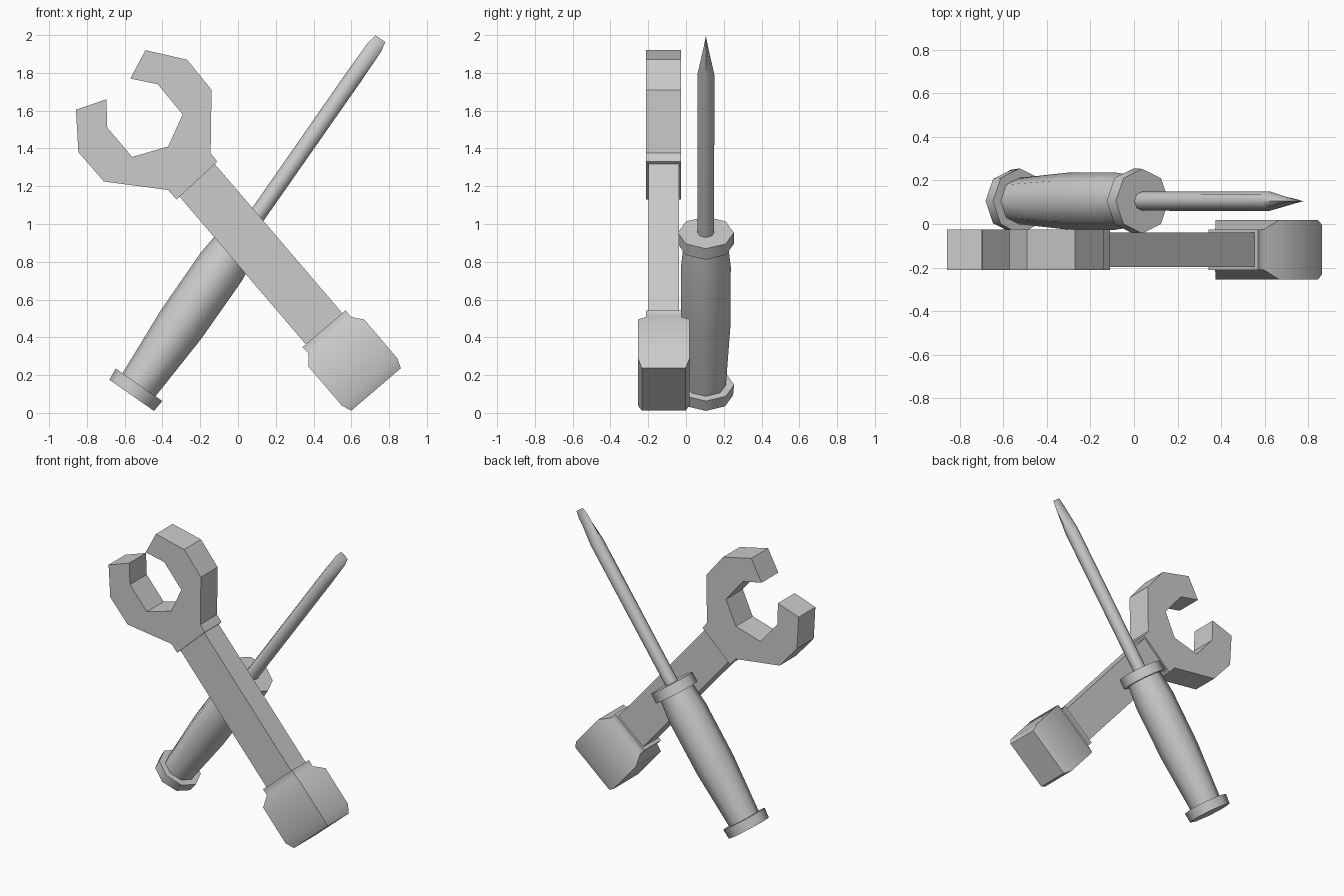
import bpy, bmesh, math
from mathutils import Vector

if "Cube" in bpy.data.objects:
    bpy.data.objects.remove(bpy.data.objects["Cube"])


def finish(name, bm, angle):
    bmesh.ops.recalc_face_normals(bm, faces=bm.faces)
    mesh = bpy.data.meshes.new(name)
    bm.to_mesh(mesh)
    bm.free()
    ob = bpy.data.objects.new(name, mesh)
    bpy.context.collection.objects.link(ob)
    bpy.ops.object.select_all(action='DESELECT')
    ob.select_set(True)
    bpy.context.view_layer.objects.active = ob
    bpy.ops.object.shade_smooth_by_angle(angle=math.radians(angle))
    return ob


def loft(name, origin, axis, rings, sides=8, angle=50):
    """Sections (distance, half width in the XZ plane, half depth in Y) along an axis."""
    axis = Vector(axis).normalized()
    across = Vector((axis.z, 0, -axis.x))
    box = sides == 4
    k, off = (math.sqrt(2), math.pi / 4) if box else (1, 0)
    bm = bmesh.new()
    loops = []
    for t, w, d in rings:
        loop = []
        for i in range(sides):
            a = off + 2 * math.pi * i / sides
            loop.append(bm.verts.new(Vector(origin) + axis * t
                                     + across * (w * k * math.cos(a))
                                     + Vector((0, d * k * math.sin(a), 0))))
        loops.append(loop)
    for a, b in zip(loops, loops[1:]):
        for i in range(sides):
            j = (i + 1) % sides
            bm.faces.new((a[i], a[j], b[j], b[i]))
    bm.faces.new(loops[0])
    bm.faces.new(loops[-1])
    return finish(name, bm, angle)


# Wrench jaw: extruded open-ended profile
jaw = [(-.57, 1.77), (-.49, 1.92), (-.27, 1.87), (-.14, 1.71), (-.145, 1.375),
       (-.11, 1.33), (-.325, 1.13), (-.37, 1.18), (-.71, 1.225), (-.845, 1.38),
       (-.858, 1.605), (-.697, 1.66), (-.692, 1.51), (-.56, 1.355), (-.37, 1.41),
       (-.293, 1.58), (-.425, 1.74)]
bm = bmesh.new()
face = bm.faces.new([bm.verts.new((x, -.212, z)) for x, z in jaw])
ext = bmesh.ops.extrude_face_region(bm, geom=[face])
bmesh.ops.translate(bm, vec=(0, .186, 0),
                    verts=[v for v in ext['geom'] if isinstance(v, bmesh.types.BMVert)])
finish("wrench_jaw", bm, 30)

# Wrench shaft and the block at its lower end
w_origin, w_axis = (-.217, -.118, 1.232), (.65, 0, -.76)
loft("wrench_shaft", w_origin, w_axis, [(-.01, .127, .08), (1.045, .127, .08)], 4)
loft("wrench_end_block", w_origin, w_axis,
     [(1.035, .15, .093), (1.08, .148, .093), (1.135, .193, .137),
      (1.405, .193, .137), (1.458, .173, .115)], 4)

# Screwdriver: end cap, grip and front collar
s_origin, s_axis = (-.563, .105, .093), (.572, 0, .82)
loft("handle_end_cap", s_origin, s_axis, [(0, .144, .144), (.068, .15, .15)])
loft("handle_grip", s_origin, s_axis,
     [(.06, .106, .106), (.46, .131, .131), (.83, .132, .132), (.99, .116, .116)])
loft("handle_collar", s_origin, s_axis, [(.98, .15, .15), (1.05, .148, .148)])

# Screwdriver shank, flattening to a blade
loft("shank_and_blade", s_origin, s_axis,
     [(1.04, .044, .044), (2.07, .045, .045), (2.25, .042, .011), (2.302, .031, .001)])
